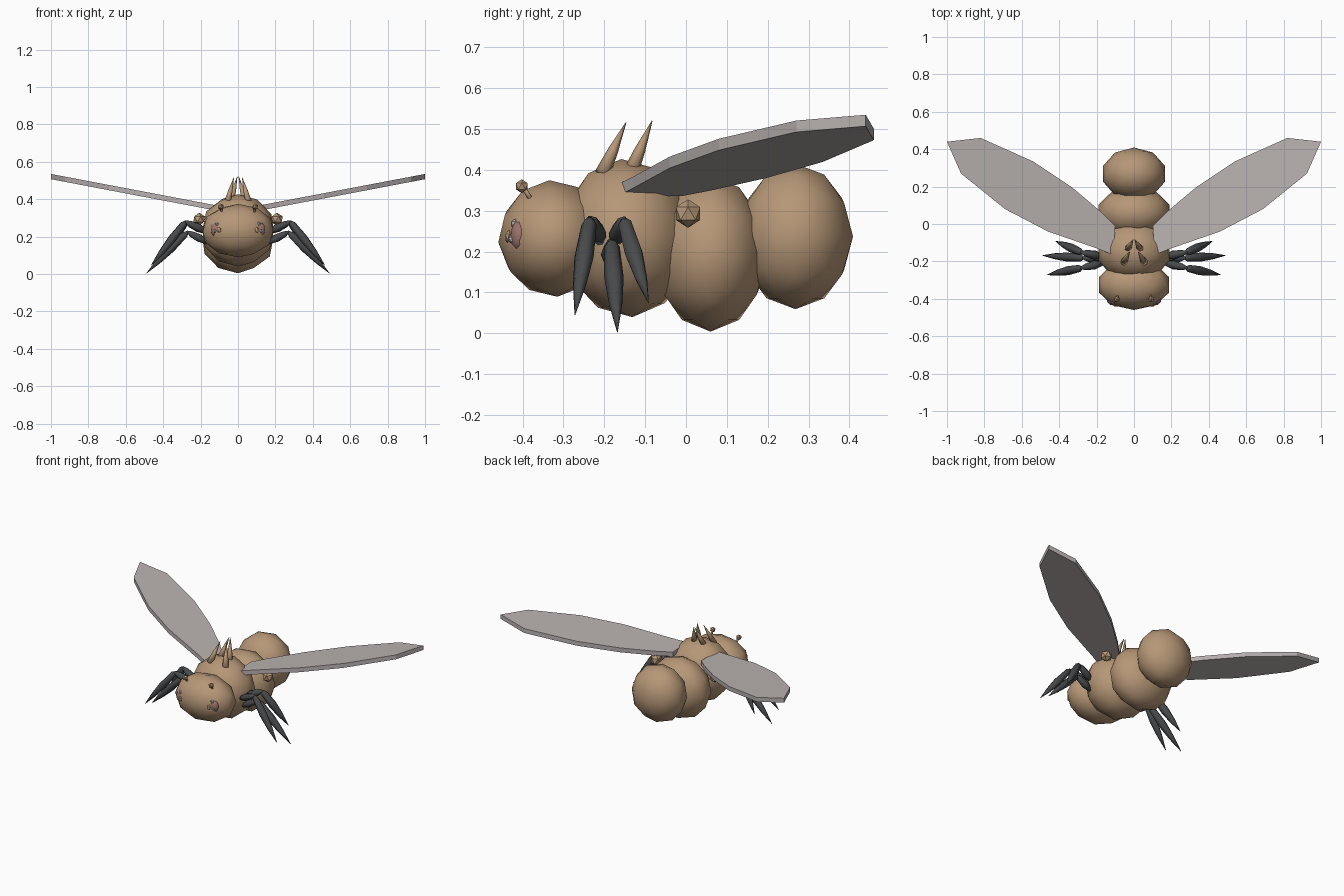
import bpy, bmesh, math
from mathutils import Vector, Matrix

if "Cube" in bpy.data.objects:
    bpy.data.objects.remove(bpy.data.objects["Cube"])


def material(name, rgb):
    m = bpy.data.materials.new(name)
    m.diffuse_color = (*rgb, 1)
    m.use_nodes = True
    m.node_tree.nodes["Principled BSDF"].inputs["Base Color"].default_value = m.diffuse_color
    return m


TAN = material("tan", (0.47, 0.31, 0.185))
GREY = material("wing_grey", (0.49, 0.45, 0.44))
DARK = material("leg_charcoal", (0.065, 0.068, 0.072))
PINK = material("dusky_pink", (0.33, 0.17, 0.15))
PALE = material("pale_lilac", (0.50, 0.45, 0.52))


def make(name, bm, mat, smooth=False):
    bmesh.ops.recalc_face_normals(bm, faces=bm.faces)
    me = bpy.data.meshes.new(name)
    bm.to_mesh(me)
    bm.free()
    me.materials.append(mat)
    for p in me.polygons:
        p.use_smooth = smooth
    ob = bpy.data.objects.new(name, me)
    bpy.context.collection.objects.link(ob)
    return ob


def blob(name, loc, radii, mat, subdiv=2, smooth=True, tilt=0):
    bm = bmesh.new()
    bmesh.ops.create_icosphere(bm, subdivisions=subdiv, radius=1)
    m = (Matrix.Translation(loc) @ Matrix.Rotation(math.radians(tilt), 4, 'X')
         @ Matrix.Diagonal((*radii, 1)))
    bmesh.ops.transform(bm, matrix=m, verts=bm.verts)
    return make(name, bm, mat, smooth)


def spindle(name, a, b, profile, mat, sides=6):
    """Lathe of (fraction, radius) pairs around the line from a to b."""
    a, b = Vector(a), Vector(b)
    rot = (b - a).to_track_quat('Z', 'Y')
    bm = bmesh.new()
    rings = []
    for t, r in profile:
        rings.append([bm.verts.new(a.lerp(b, t) + rot @ Vector(
            (r * math.cos(2 * math.pi * i / sides), r * math.sin(2 * math.pi * i / sides), 0)))
            for i in range(sides)])
    for lo, hi in zip(rings, rings[1:]):
        for i in range(sides):
            j = (i + 1) % sides
            bm.faces.new((lo[i], lo[j], hi[j], hi[i]))
    bm.faces.new(rings[0])
    bm.faces.new(rings[-1])
    return make(name, bm, mat, True)


# Body segments
blob("head", (0, -0.325, 0.232), (0.197, 0.135, 0.143), TAN, tilt=4)
blob("thorax", (0, -0.145, 0.233), (0.2, 0.165, 0.194), TAN, tilt=4)
blob("front_abdomen", (0, 0.06, 0.195), (0.2, 0.14, 0.191), TAN)
blob("rear_abdomen", (0, 0.268, 0.237), (0.173, 0.141, 0.178), TAN)

# Wing outline, root first along the leading edge and back
WING = [(0.11, -0.165), (0.2, -0.13), (0.46, -0.04), (0.69, 0.08), (0.925, 0.27), (1.0, 0.44),
        (0.82, 0.46), (0.54, 0.335), (0.33, 0.195), (0.17, 0.06), (0.1, -0.01)]


def wing(name, s):
    bm = bmesh.new()
    top = [bm.verts.new((s * x, y, 0.345 + 0.19 * x)) for x, y in WING]
    low = [bm.verts.new((s * x, y, 0.317 + 0.19 * x)) for x, y in WING]
    bm.faces.new(top)
    bm.faces.new(low)
    for i in range(len(WING)):
        j = (i + 1) % len(WING)
        bm.faces.new((top[i], top[j], low[j], low[i]))
    make(name, bm, GREY)


# Knee and foot of each leg
LEGS = {"front": ((0.28, -0.235, 0.28), (0.465, -0.272, 0.045)),
        "middle": ((0.27, -0.182, 0.225), (0.49, -0.168, 0.003)),
        "rear": ((0.28, -0.152, 0.278), (0.42, -0.092, 0.075))}
SHIN = [(0, 0.008), (0.06, 0.019), (0.4, 0.024), (0.7, 0.016), (1, 0.001)]
THIGH = [(0, 0.012), (0.4, 0.024), (0.8, 0.018), (1.05, 0.006)]
SPIKE = [(0, 0.019), (0.45, 0.013), (1, 0.001)]

for side, s in (("right", 1), ("left", -1)):
    wing(f"{side}_wing", s)
    for leg, (knee, foot) in LEGS.items():
        k = (s * knee[0], *knee[1:])
        f = (s * foot[0], *foot[1:])
        hip = (s * 0.165, -0.19 + 0.4 * (knee[1] + 0.19), knee[2] - 0.055)
        spindle(f"{side}_{leg}_thigh", hip, k, THIGH, DARK)
        spindle(f"{side}_{leg}_shin", k, f, SHIN, DARK)

    # Back spikes
    spindle(f"{side}_front_spike", (s * 0.055, -0.205, 0.39), (s * 0.022, -0.147, 0.516), SPIKE, TAN)
    spindle(f"{side}_rear_spike", (s * 0.035, -0.135, 0.395), (s * 0.004, -0.083, 0.52), SPIKE, TAN)

    # Antenna with a knob
    spindle(f"{side}_antenna", (s * 0.085, -0.375, 0.32), (s * 0.092, -0.4, 0.36),
            [(0, 0.006), (1, 0.006)], TAN)
    blob(f"{side}_antenna_knob", (s * 0.092, -0.402, 0.36), (0.017,) * 3, TAN, 1, False)

    # Knob on the flank
    blob(f"{side}_flank_knob", (s * 0.208, 0.005, 0.293), (0.035,) * 3, TAN, 1, False)

    # Eye patch, highlight and lid
    blob(f"{side}_eye", (s * 0.115, -0.408, 0.238), (0.032, 0.022, 0.04), PINK)
    blob(f"{side}_eye_highlight", (s * 0.112, -0.418, 0.268), (0.012,) * 3, PALE, 1, False)
    blob(f"{side}_eye_pupil", (s * 0.122, -0.425, 0.23), (0.011,) * 3, PALE, 1, False)
    blob(f"{side}_eye_lid", (s * 0.1, -0.432, 0.235), (0.014, 0.012, 0.018), TAN, 1, False)
